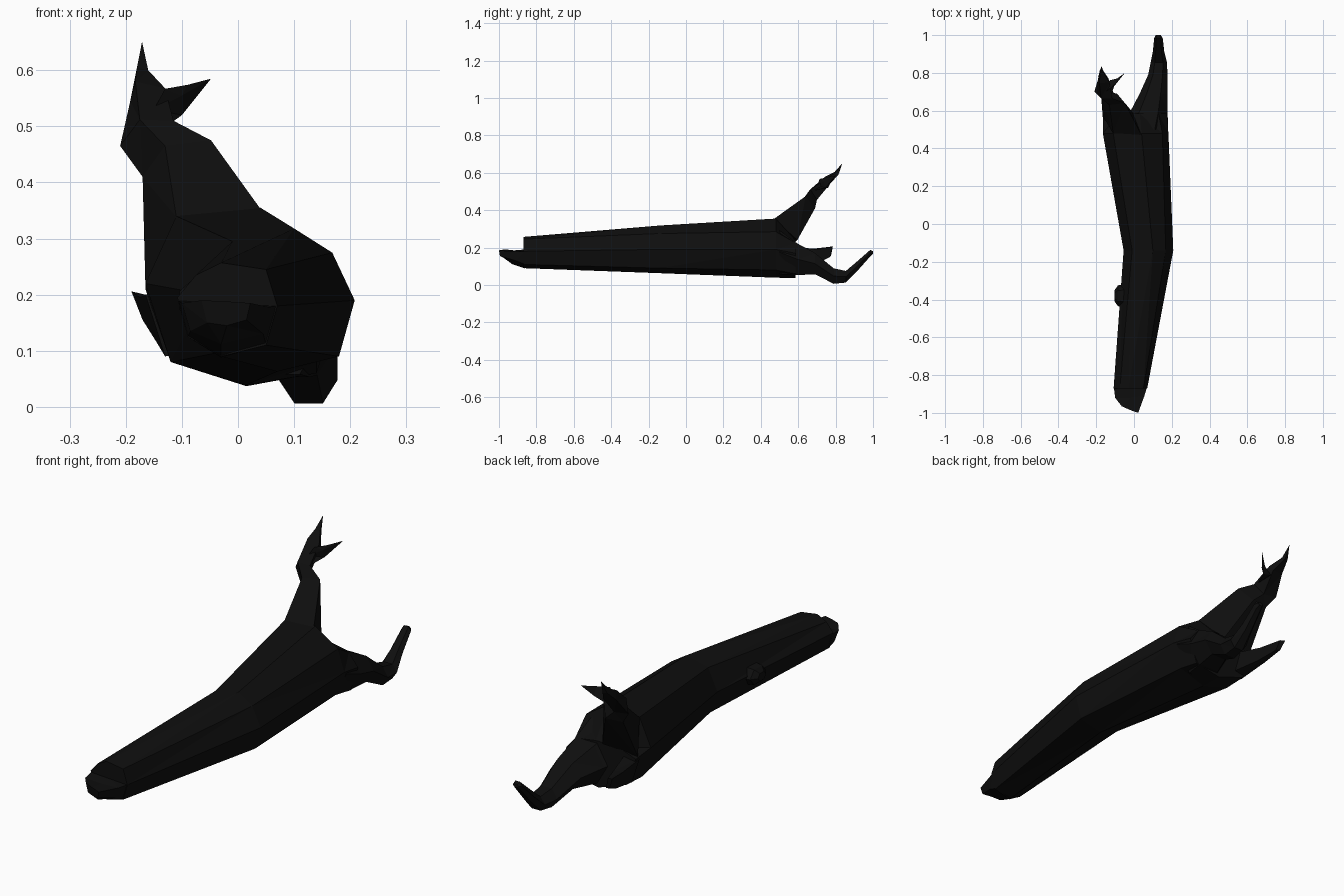
import bpy, bmesh, math
from mathutils import Vector

bark = bpy.data.materials.new("charred_bark")
bark.diffuse_color = (0.0045, 0.0045, 0.0045, 1)


def loft(name, rings):
    """Skin equal-length rings of points; a one-point last ring makes a spike."""
    bm = bmesh.new()
    vs = [[bm.verts.new(p) for p in r] for r in rings]
    for a, b in zip(vs, vs[1:]):
        n = len(a)
        for i in range(n):
            j = (i + 1) % n
            if len(b) == 1:
                bm.faces.new((a[i], a[j], b[0]))
            else:
                bm.faces.new((a[i], a[j], b[j], b[i]))
    bm.faces.new(vs[0])
    if len(vs[-1]) > 1:
        bm.faces.new(vs[-1])
    bmesh.ops.triangulate(bm, faces=[f for f in bm.faces if len(f.verts) == 4])
    bmesh.ops.recalc_face_normals(bm, faces=bm.faces)
    me = bpy.data.meshes.new(name)
    bm.to_mesh(me)
    bm.free()
    me.materials.append(bark)
    ob = bpy.data.objects.new(name, me)
    bpy.context.collection.objects.link(ob)
    return ob


def section(y, pts):
    return [(x, y, z) for x, z in pts]


def oval(y, x0, x1, z0, z1, n=6, turn=0.0):
    """Low-sided ring at y spanning the given x and z limits."""
    cx, cz, rx, rz = (x0 + x1) / 2, (z0 + z1) / 2, (x1 - x0) / 2, (z1 - z0) / 2
    return [(cx + rx * math.cos(turn + math.tau * i / n), y,
             cz + rz * math.sin(turn + math.tau * i / n)) for i in range(n)]


# Trunk: bent eight-sided log, widening towards the back
front = [(.07, .18), (.05, .245), (-.03, .257), (-.075, .235),
         (-.108, .195), (-.09, .125), (-.03, .09), (.05, .11)]
middle = [(.208, .19), (.168, .275), (.10, .318), (-.01, .295),
          (-.055, .20), (-.02, .10), (.07, .063), (.18, .09)]
back = [(.182, .19), (.15, .285), (.04, .355), (-.11, .34),
        (-.165, .22), (-.12, .08), (.015, .039), (.14, .08)]
split = [(.175, .17), (.13, .225), (.03, .24), (-.08, .24),
         (-.165, .21), (-.12, .085), (.015, .037), (.14, .06)]
loft("trunk", [section(-.87, front), section(-.14, middle),
               section(.48, back), section(.585, split)])

# Broken front lip: lower half of the log sticking out
loft("broken_lip", [
    section(-.86, [(.07, .18), (-.02, .185), (-.107, .19), (-.09, .125), (-.03, .088), (.05, .11)]),
    [(.055, -.91, .178), (-.02, -.92, .18), (-.10, -.92, .185), (-.085, -.91, .135),
     (-.03, -.93, .112), (.045, -.91, .13)],
    [(.022, -1, .185), (-.02, -.985, .188), (-.065, -.965, .19), (-.055, -.965, .15),
     (-.02, -.975, .145), (.015, -.995, .155)]])

# Upper branch: rises back and left, then forks
base = [(.04, .47, .353), (-.11, .48, .339), (-.165, .57, .215), (-.01, .595, .24)]
elbow = [(-.048, .64, .475), (-.13, .63, .465), (-.17, .68, .41), (-.09, .69, .41)]
wrist = [(-.115, .665, .51), (-.175, .665, .512), (-.21, .70, .465), (-.14, .70, .455)]
loft("upper_branch", [
    base, elbow, wrist,
    [(-.13, .75, .568), (-.183, .745, .58), (-.192, .76, .545), (-.135, .77, .54)],
    [(-.16, .80, .60), (-.18, .795, .605), (-.182, .81, .592), (-.165, .815, .59)],
    [(-.171, .836, .651)]])
loft("fork_spike", [
    [(-.13, .715, .567), (-.15, .70, .53), (-.118, .69, .507), (-.13, .76, .52)],
    [(-.09, .75, .574), (-.10, .735, .555), (-.10, .745, .52), (-.09, .77, .54)],
    [(-.048, .80, .585)]])

# Lower branch: tapers along the right side, dips and hooks up
loft("lower_branch", [
    oval(.50, -.10, .18, .04, .31), oval(.595, -.02, .178, .04, .235),
    oval(.69, .03, .178, .048, .18), oval(.79, .075, .177, .0, .095),
    oval(.855, .088, .175, .008, .08), oval(.915, .10, .16, .07, .13),
    oval(.985, .107, .152, .15, .19), oval(1.0, .115, .142, .165, .182)])

# Left splinter below the upper branch
loft("left_splinter", [
    [(-.10, .56, .21), (-.165, .56, .20), (-.13, .56, .09), (-.07, .56, .10)],
    [(-.13, .69, .19), (-.175, .69, .195), (-.148, .70, .12), (-.11, .70, .115)],
    [(-.165, .78, .20), (-.19, .785, .206), (-.17, .775, .155), (-.15, .77, .15)]])

# Knot on the left side
def knot_ring(x, r):
    return [(x, -.38 + r * math.cos(math.tau * i / 6), .19 + .7 * r * math.sin(math.tau * i / 6))
            for i in range(6)]

loft("knot", [knot_ring(-.03, .065), knot_ring(-.085, .055), knot_ring(-.104, .028)])
